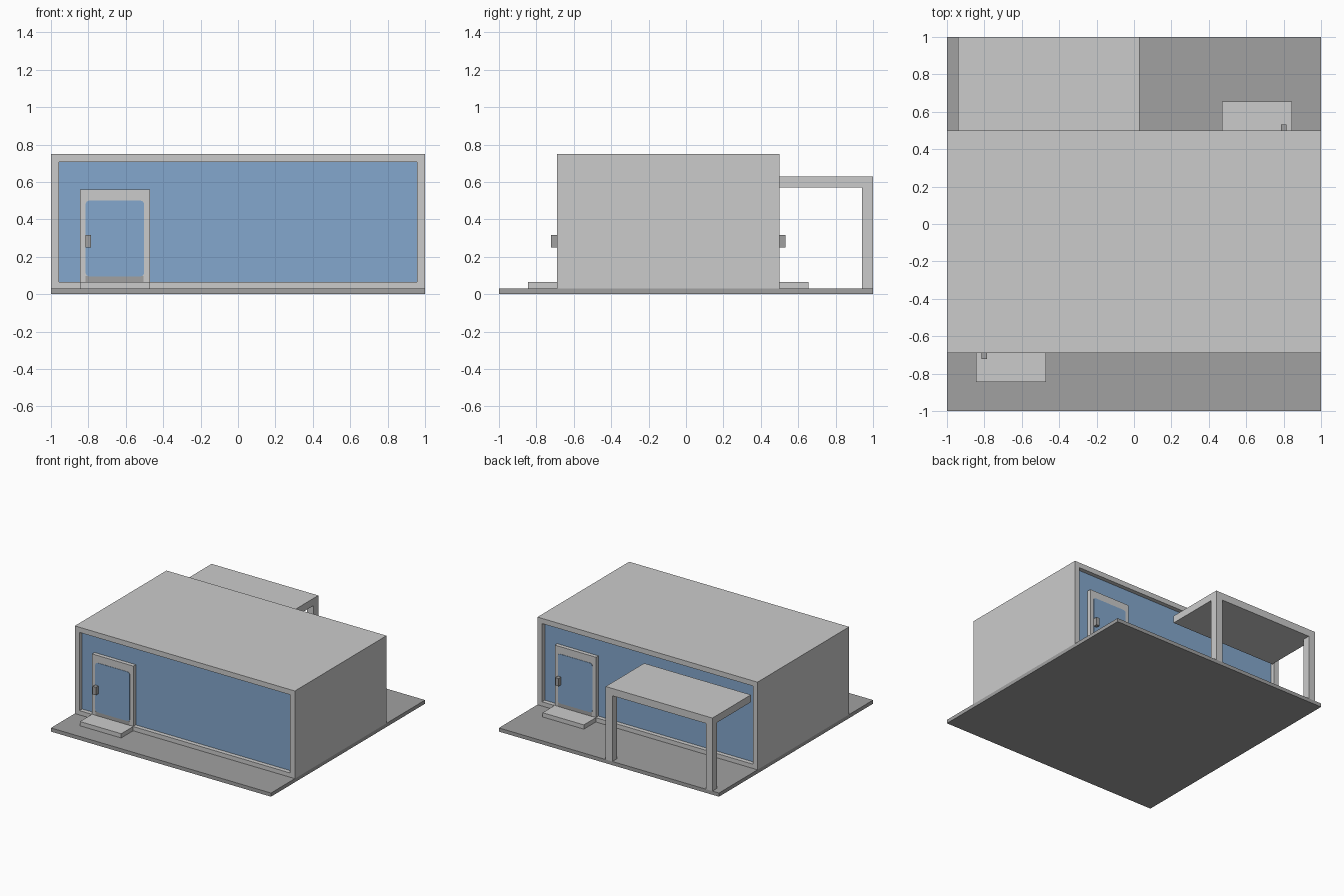
import bpy
import bmesh
from mathutils import Vector

cube = bpy.data.objects.get("Cube")
if cube:
    bpy.data.objects.remove(cube, do_unlink=True)


def material(name, rgb):
    m = bpy.data.materials.new(name)
    m.use_nodes = True
    m.diffuse_color = (*rgb, 1)
    m.node_tree.nodes["Principled BSDF"].inputs["Base Color"].default_value = (*rgb, 1)
    return m


WALL = material("light grey", (0.60, 0.60, 0.60))
DARK = material("mid grey", (0.355, 0.355, 0.355))
GLASS = material("blue glass", (0.23, 0.39, 0.61))

FRONT, BACK = -0.69, 0.50          # facade planes
MID = (FRONT + BACK) / 2
RECESS = 0.035                     # depth of the glazing behind the facade


def box_mesh(x, y, z):
    bm = bmesh.new()
    bmesh.ops.create_cube(bm, size=1)
    for v in bm.verts:
        v.co = Vector([(r[0] + r[1]) / 2 + c * (r[1] - r[0])
                       for r, c in zip((x, y, z), v.co)])
    return bm


def finish(bm, name, *mats):
    bmesh.ops.recalc_face_normals(bm, faces=bm.faces[:])
    me = bpy.data.meshes.new(name)
    bm.to_mesh(me)
    bm.free()
    for m in mats:
        me.materials.append(m)
    ob = bpy.data.objects.new(name, me)
    bpy.context.collection.objects.link(ob)
    return ob


def box(name, x, y, z, mat):
    return finish(box_mesh(x, y, z), name, mat)


# Ground slab
box("ground_slab", (-1, 1), (-1, 1), (0, 0.03), DARK)

# House body with a recessed glass wall at the front and at the back
bm = box_mesh((-1, 1), (FRONT, BACK), (0.03, 0.75))
bm.normal_update()
for face in [f for f in bm.faces if abs(f.normal.y) > 0.9]:
    inward = -face.normal.copy()
    bmesh.ops.inset_individual(bm, faces=[face], thickness=0.06)
    for v in face.verts:
        if v.co.z < 0.3:
            v.co.z = 0.065
    pane = bmesh.ops.extrude_discrete_faces(bm, faces=[face])["faces"][0]
    bmesh.ops.translate(bm, vec=inward * RECESS, verts=pane.verts)
    pane.material_index = 1
finish(bm, "house_body", WALL, GLASS)


# Entrances: the back one is the front one turned half way round
def entrance(side, s):
    def part(name, x, y, z, mat, radius=0):
        xs = sorted(s * v for v in x)
        ys = sorted(MID + s * (FRONT + v - MID) for v in y)
        bm = box_mesh(xs, ys, z)
        if radius:
            edges = [e for e in bm.edges
                     if abs(e.verts[0].co.y - e.verts[1].co.y) > 1e-4]
            bmesh.ops.bevel(bm, geom=edges, offset=radius, segments=4,
                            profile=0.5, affect='EDGES')
        finish(bm, side + name, mat)

    part("_door", (-0.845, -0.47), (0.003, RECESS + 0.01), (0.06, 0.56), WALL)
    part("_door_kick_strip", (-0.815, -0.505), (0.001, 0.006), (0.065, 0.098), DARK)
    part("_door_glass", (-0.815, -0.502), (0.0, 0.006), (0.095, 0.50), GLASS, 0.02)
    part("_door_handle", (-0.815, -0.785), (-0.033, 0.005), (0.25, 0.315), DARK)
    part("_step", (-0.845, -0.47), (-0.155, 0.0), (0.03, 0.065), WALL)


entrance("front", 1)
entrance("back", -1)

# Canopy on two posts: a bent slab profile with the posts flush at its corners
box("canopy_roof", (-0.94, 0.03), (BACK, 1), (0.57, 0.63), WALL)
for name, x in (("canopy_right_post", -0.94), ("canopy_left_post", -0.03)):
    box(name, (x, x + 0.06), (0.94, 1), (0.03, 0.57), WALL)
